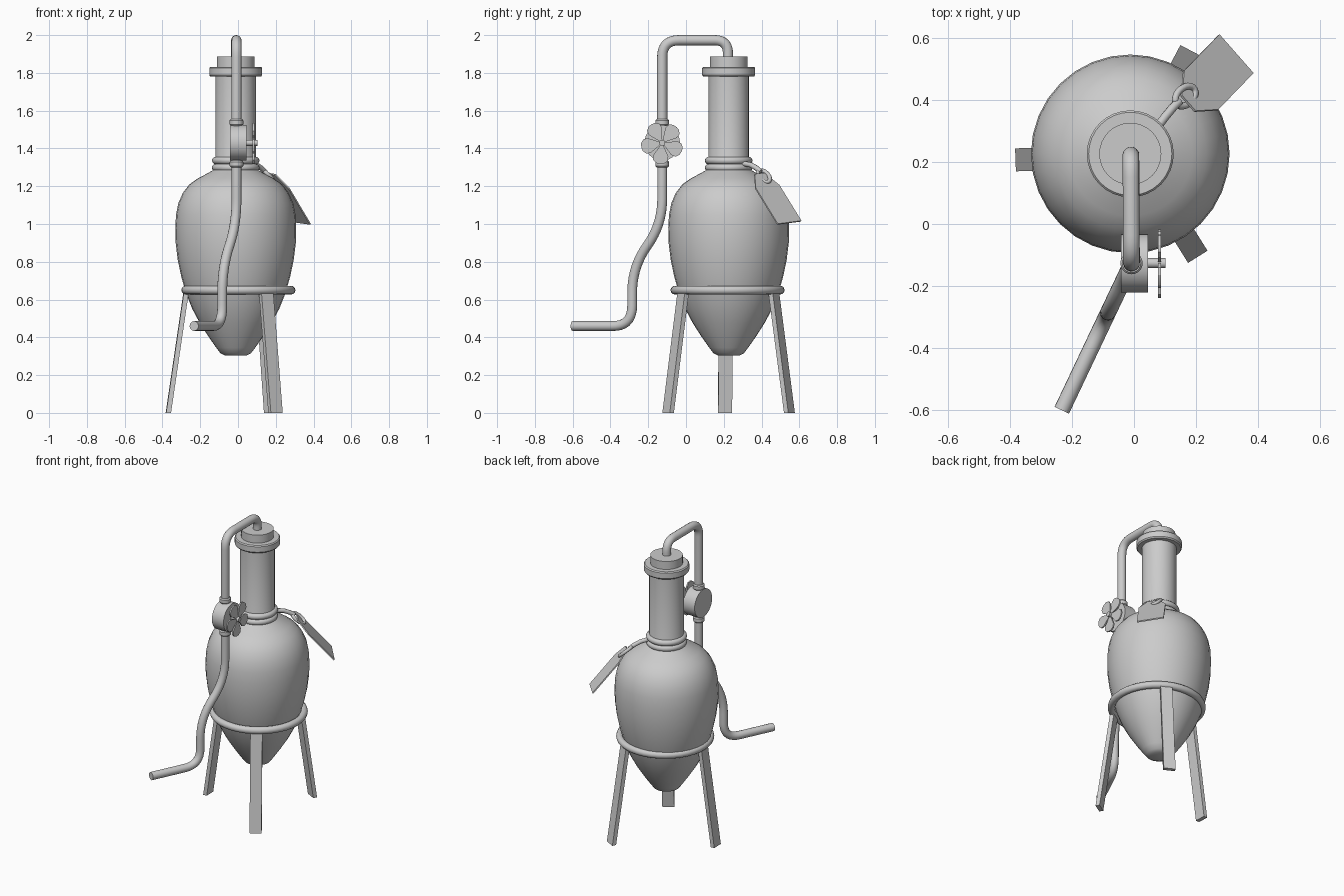
import bpy, bmesh, math
from mathutils import Vector, Matrix

if "Cube" in bpy.data.objects:
    bpy.data.objects.remove(bpy.data.objects["Cube"])

grey = bpy.data.materials.new("plain grey")
grey.diffuse_color = (0.6, 0.6, 0.6, 1)
grey.use_nodes = True
grey.node_tree.nodes["Principled BSDF"].inputs["Base Color"].default_value = grey.diffuse_color
AX, AY = -0.012, 0.226          # vessel axis
VX, VY, VZ = -0.008, -0.126, 1.43  # valve centre


def finish(name, bm, angle=35):
    bmesh.ops.recalc_face_normals(bm, faces=bm.faces)
    me = bpy.data.meshes.new(name)
    bm.to_mesh(me)
    bm.free()
    me.materials.append(grey)
    ob = bpy.data.objects.new(name, me)
    bpy.context.collection.objects.link(ob)
    bpy.ops.object.select_all(action='DESELECT')
    ob.select_set(True)
    bpy.context.view_layer.objects.active = ob
    bpy.ops.object.shade_smooth_by_angle(angle=math.radians(angle))
    return ob


def skin(bm, rings, closed=False):
    """Join rings of points with quads; cap the ends if open."""
    vs = [[bm.verts.new(p) for p in r] for r in rings]
    n = len(vs[0])
    pairs = list(zip(vs, vs[1:])) + ([(vs[-1], vs[0])] if closed else [])
    for a, b in pairs:
        for i in range(n):
            j = (i + 1) % n
            bm.faces.new((a[i], a[j], b[j], b[i]))
    if not closed:
        bm.faces.new(vs[0][::-1])
        bm.faces.new(vs[-1])


def lathe(name, profile, cx=AX, cy=AY, seg=32, closed=False):
    bm = bmesh.new()
    skin(bm, [[(cx + r * math.cos(t * math.tau / seg), cy + r * math.sin(t * math.tau / seg), z)
               for t in range(seg)] for r, z in profile], closed)
    return finish(name, bm)


def torus(name, major, minor, z, cx=AX, cy=AY, seg=40):
    prof = [(major + minor * math.cos(k * math.tau / 12), z + minor * math.sin(k * math.tau / 12))
            for k in range(12)]
    return lathe(name, prof, cx, cy, seg, True)


def cyl_x(name, r, x0, x1, seg=32):
    bm = bmesh.new()
    skin(bm, [[(x, VY + r * math.cos(t * math.tau / seg), VZ + r * math.sin(t * math.tau / seg))
               for t in range(seg)] for x in (x0, x1)])
    return finish(name, bm)


def fillet(points, dists, steps=9):
    """Round the inner corners of a polyline."""
    p = [Vector(q) for q in points]
    out = [p[0]]
    for i, d in enumerate(dists, 1):
        a = p[i] + (p[i - 1] - p[i]).normalized() * d
        b = p[i] + (p[i + 1] - p[i]).normalized() * d
        for k in range(steps + 1):
            t = k / steps
            out.append(a * (1 - t) ** 2 + p[i] * (2 * t * (1 - t) * 1.0) + b * t * t)
    return out + [p[-1]]


def tube(name, pts, r, seg=14, closed=False):
    pts = [Vector(p) for p in pts]
    n = len(pts)
    rings, side, last = [], None, None
    for i, p in enumerate(pts):
        a = pts[i - 1] if closed or i > 0 else p
        b = pts[(i + 1) % n] if closed or i < n - 1 else p
        tan = (b - a).normalized()
        if side is None:
            side = tan.orthogonal().normalized()
        else:
            side = (last.rotation_difference(tan) @ side)
            side = (side - tan * side.dot(tan)).normalized()
        last = tan
        up = tan.cross(side)
        rings.append([p + (side * math.cos(k * math.tau / seg) + up * math.sin(k * math.tau / seg)) * r
                      for k in range(seg)])
    bm = bmesh.new()
    skin(bm, rings, closed)
    return finish(name, bm, 50)


# Egg-shaped vessel running into the neck
lathe("vessel", [(0.055, 0.303), (0.08, 0.315), (0.103, 0.345), (0.145, 0.405), (0.19, 0.475),
                 (0.23, 0.55), (0.262, 0.63), (0.288, 0.72), (0.307, 0.81), (0.318, 0.9),
                 (0.32, 0.98), (0.316, 1.05), (0.304, 1.11), (0.28, 1.165), (0.245, 1.21),
                 (0.2, 1.242), (0.15, 1.268), (0.115, 1.288), (0.107, 1.31), (0.107, 1.79)])
# Neck flange, stopper and collars
lathe("neck_flange", [(0.107, 1.78), (0.134, 1.78), (0.14, 1.788), (0.14, 1.825), (0.134, 1.832), (0.1, 1.832)])
lathe("stopper", [(0.1, 1.82), (0.1, 1.886)])
for i, z in enumerate((1.298, 1.336)):
    torus(f"neck_ring_{i + 1}", 0.106, 0.02, z)

# Stand ring and three flat legs
SX, SY = 0.002, 0.22
torus("stand_ring", 0.279, 0.023, 0.65, SX, SY)
for i in range(3):
    ang = math.radians(182 + 120 * i)
    out = Vector((math.cos(ang), math.sin(ang), 0))
    side = Vector((-out.y, out.x, 0)) * 0.037
    bm = bmesh.new()
    rings = []
    for r, z in ((0.371, 0.005), (0.276, 0.645)):
        c = Vector((SX, SY, z)) + out * r
        th = out * 0.013
        rings.append([c + th + side, c + th - side, c - th - side, c - th + side])
    skin(bm, rings)
    for v in bm.verts:
        if v.co.z < 0.1:
            v.co.z = 0
    finish(f"leg_{i + 1}", bm)

# Upper pipe: out of the stopper, over and down to the valve
tube("upper_pipe", fillet([(-0.01, 0.222, 1.87), (-0.01, 0.222, 1.973), (VX, VY, 1.973), (VX, VY, 1.5)],
                          [0.07, 0.09]), 0.027)


# Lower pipe: bends away to the front left
def low(y, z):
    return (VX + 0.474 * (y - VY), y, z)


tube("lower_pipe", fillet([low(VY, 1.34), low(VY, 1.0), low(-0.285, 0.77), low(-0.285, 0.46), low(-0.6, 0.46)],
                          [0.135, 0.135, 0.11]), 0.026)

# Valve body, pipe collars and stem
cyl_x("valve_body", 0.094, -0.042, 0.045)
for i, z in enumerate((1.318, 1.538)):
    lathe(f"pipe_collar_{i + 1}", [(0.03, z - 0.018), (0.036, z - 0.011), (0.036, z + 0.011), (0.03, z + 0.018)],
          VX, VY, 20)
cyl_x("valve_stem", 0.016, 0.04, 0.102, 16)

# Five-petal valve handle
bm = bmesh.new()
for k in range(5):
    a = math.radians(48 + 72 * k)
    outline = [(0.008, -0.005), (0.07, -0.04), (0.095, -0.038), (0.11, -0.02),
               (0.113, 0), (0.11, 0.02), (0.095, 0.038), (0.07, 0.04), (0.008, 0.005)]
    rings = []
    for x in (0.078, 0.087):
        rings.append([(x, VY + u * math.cos(a) - v * math.sin(a), VZ + u * math.sin(a) + v * math.cos(a))
                      for u, v in outline])
    skin(bm, rings)
finish("valve_handle", bm, 25)

# Hanging tag with clipped top corners
base = Vector((0.328, 0.547, 1.007))
along = Vector((-0.113, -0.117, 0.19))
across = Vector((0.055, -0.0625, -0.008))
thick = along.cross(across).normalized() * 0.004
shape = [(0, -1), (0, 1), (1, 1), (1.36, 0.4), (1.36, -0.4), (1, -1)]
bm = bmesh.new()
skin(bm, [[base + along * u + across * v + thick * s for u, v in shape] for s in (-1, 1)])
finish("tag", bm, 20)

# Cord from the neck and the loop through the tag
tube("tag_cord", [(0.07, 0.305, 1.32), (0.1, 0.345, 1.312), (0.125, 0.375, 1.295), (0.145, 0.395, 1.275)], 0.014, 10)
loop_c = Vector((0.165, 0.412, 1.253))
la = Vector((0.03, 0.022, -0.03))
lb = Vector((-0.012, 0.024, 0.008))
tube("tag_loop", [loop_c + la * math.cos(k * math.tau / 20) + lb * math.sin(k * math.tau / 20)
                  for k in range(20)], 0.011, 10, True)
